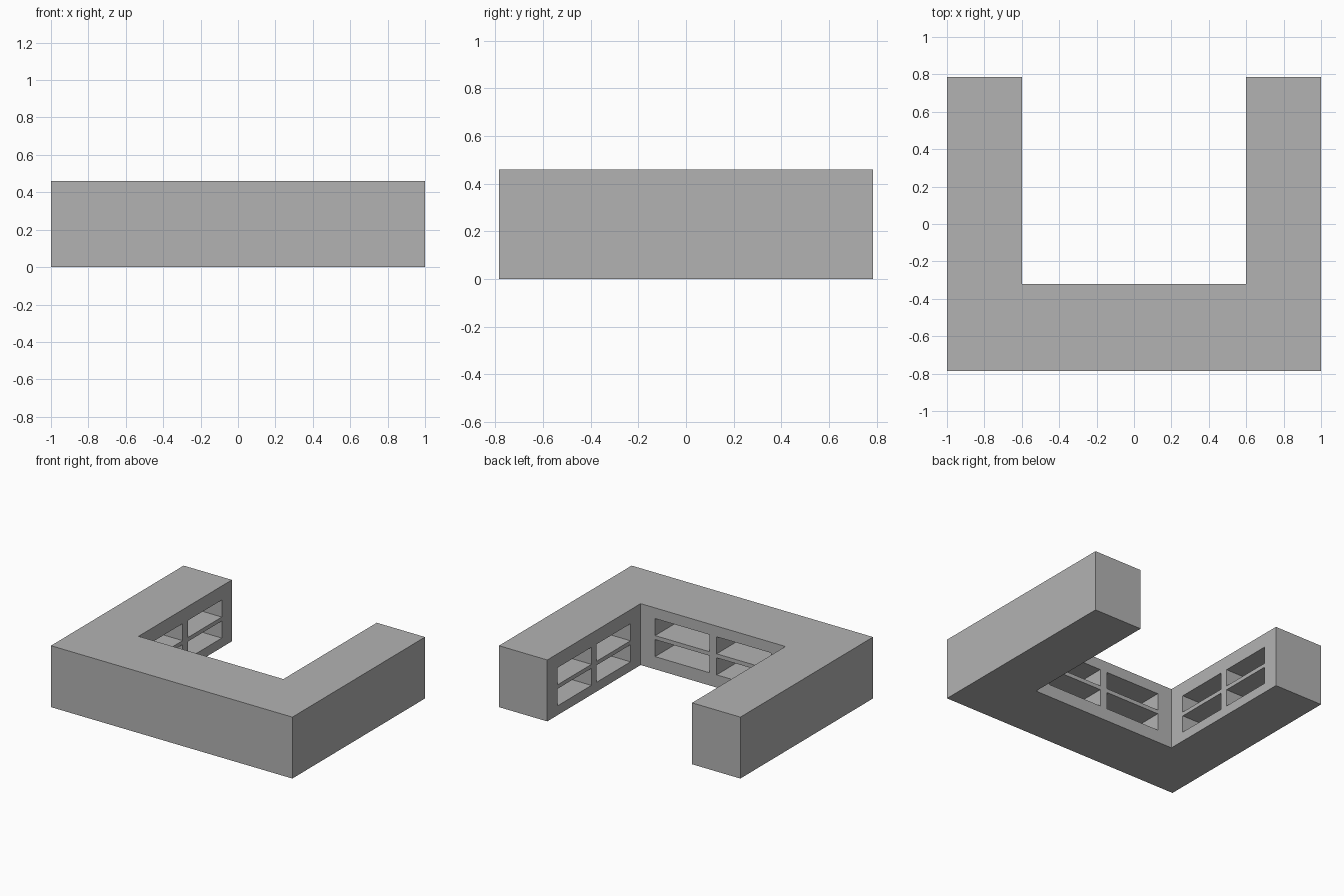
import bpy
import bmesh
from mathutils import Matrix, Vector

cube = bpy.data.objects.get("Cube")
if cube:
    bpy.data.objects.remove(cube, do_unlink=True)

HALF_W, HALF_D, HEIGHT = 1.0, 0.785, 0.46
INNER_X, INNER_Y = 0.6, -0.32      # inner walls of the U
DEPTH = 0.33                       # how far the compartments go in
MARGIN, POST, SHELF = 0.12, 0.06, 0.03

grey = bpy.data.materials.new("plain grey")
grey.use_nodes = True
colour = (0.45, 0.45, 0.45, 1)
grey.diffuse_color = colour
grey.node_tree.nodes["Principled BSDF"].inputs["Base Color"].default_value = colour


def make_object(name, bm):
    bmesh.ops.recalc_face_normals(bm, faces=bm.faces)
    mesh = bpy.data.meshes.new(name)
    bm.to_mesh(mesh)
    bm.free()
    mesh.materials.append(grey)
    obj = bpy.data.objects.new(name, mesh)
    bpy.context.collection.objects.link(obj)
    return obj


def add_box(bm, low, high):
    low, high = Vector(low), Vector(high)
    matrix = Matrix.Translation((low + high) / 2) @ Matrix.Diagonal((*(high - low), 1))
    bmesh.ops.create_cube(bm, size=1, matrix=matrix)


def halves(start, end, gap):
    """Split a span into two equal openings with a gap between."""
    size = (end - start - gap) / 2
    return [(start, start + size), (end - size, end)]


# U-shaped counter: plan profile pushed up
bm = bmesh.new()
right_half = [(HALF_W, -HALF_D), (HALF_W, HALF_D), (INNER_X, HALF_D), (INNER_X, INNER_Y)]
outline = right_half + [(-x, y) for x, y in reversed(right_half)]
base = bm.faces.new([bm.verts.new((x, y, 0)) for x, y in outline])
top = bmesh.ops.extrude_face_region(bm, geom=[base])["geom"]
bmesh.ops.translate(bm, vec=(0, 0, HEIGHT),
                    verts=[v for v in top if isinstance(v, bmesh.types.BMVert)])
counter = make_object("counter", bm)

# Compartments opening into the U
bm = bmesh.new()
OVER = 0.02
for z0, z1 in halves(0.095, 0.38, SHELF):
    for x0, x1 in halves(-INNER_X + MARGIN, INNER_X - MARGIN, POST):
        add_box(bm, (x0, INNER_Y - DEPTH, z0), (x1, INNER_Y + OVER, z1))
for z0, z1 in halves(0.07, 0.355, SHELF):
    for y0, y1 in halves(INNER_Y + MARGIN, HALF_D - MARGIN, POST):
        add_box(bm, (INNER_X - OVER, y0, z0), (INNER_X + DEPTH, y1, z1))
        add_box(bm, (-INNER_X - DEPTH, y0, z0), (-INNER_X + OVER, y1, z1))
cutter = make_object("compartment_cutter", bm)
cutter.hide_render = True

cut = counter.modifiers.new("compartments", "BOOLEAN")
cut.operation = "DIFFERENCE"
cut.solver = "EXACT"
cut.object = cutter
bpy.context.view_layer.objects.active = counter
bpy.ops.object.modifier_apply(modifier=cut.name)
bpy.data.objects.remove(cutter, do_unlink=True)
